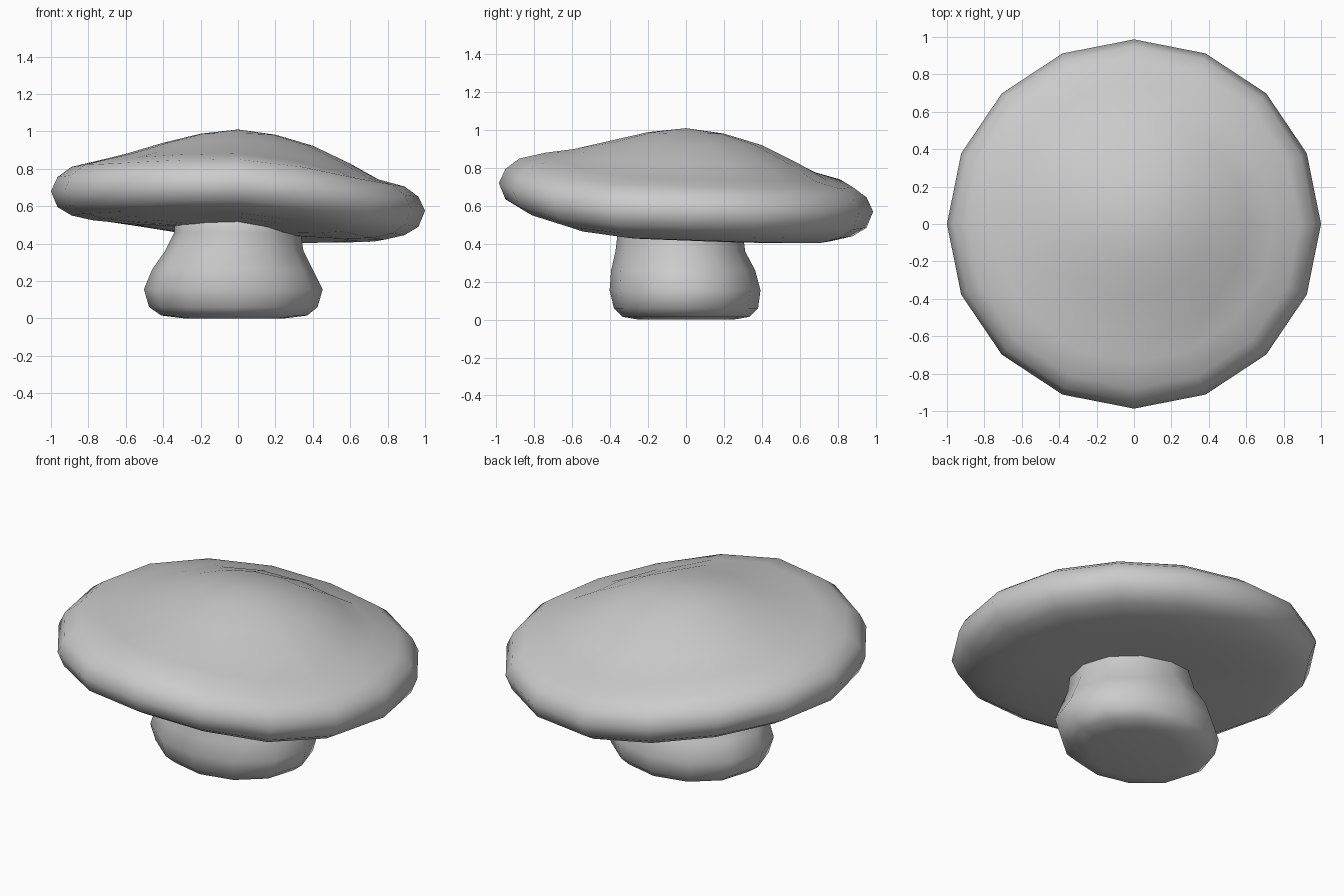
import bpy, bmesh
from math import cos, sin, tau

if "Cube" in bpy.data.objects:
    bpy.data.objects.remove(bpy.data.objects["Cube"])


def loft(name, rings, bottom=None, top=None):
    """Skin a stack of rings (listed bottom to top), with optional end points."""
    bm = bmesh.new()
    loops = [[bm.verts.new(p) for p in ring] for ring in rings]
    n = len(loops[0])
    for a, b in zip(loops, loops[1:]):
        for i in range(n):
            j = (i + 1) % n
            bm.faces.new((a[i], a[j], b[j], b[i]))
    if bottom:
        c = bm.verts.new(bottom)
        for i in range(n):
            bm.faces.new((loops[0][(i + 1) % n], loops[0][i], c))
    if top:
        c = bm.verts.new(top)
        for i in range(n):
            bm.faces.new((loops[-1][i], loops[-1][(i + 1) % n], c))
    bmesh.ops.recalc_face_normals(bm, faces=bm.faces)
    for f in bm.faces:
        f.smooth = True
    me = bpy.data.meshes.new(name)
    bm.to_mesh(me)
    bm.free()
    ob = bpy.data.objects.new(name, me)
    bpy.context.collection.objects.link(ob)
    return ob


# Mushroom cap: wavy rim height around the 16 sides, fading towards the dome
rim = [.575, .565, .56, .56, .57, .61, .65, .675,
       .68, .69, .70, .715, .72, .68, .62, .585]
MID = .635
# radius, mean height, share of the rim wave
cap_profile = [(.38, .468, .6), (.60, .468, .85), (.78, .48, 1), (.89, .505, 1),
               (.965, .55, 1), (1.0, .635, 1), (.965, .71, 1), (.89, .765, 1),
               (.75, .80, .95), (.60, .857, .5), (.40, .932, .15), (.20, .985, .05)]
cap_rings = [[(r * cos(tau * i / 16), .987 * r * sin(tau * i / 16), z + w * (h - MID))
              for i, h in enumerate(rim)] for r, z, w in cap_profile]
loft("mushroom_cap", cap_rings, (0, 0, .468), (0, 0, 1.01))

# Stem: bulging foot, narrower neck running into the cap
# centre x, centre y, radius x, radius y, height
stem_profile = [(-.02, 0, .27, .25, 0), (-.02, 0, .39, .335, .015),
                (-.025, 0, .45, .38, .06), (-.025, -.005, .478, .398, .155),
                (-.03, -.015, .43, .38, .26), (-.02, -.03, .37, .342, .36),
                (-.003, -.03, .338, .33, .46), (0, -.03, .335, .33, .58)]
stem_rings = [[(cx + rx * cos(tau * i / 12), cy + ry * sin(tau * i / 12), z)
               for i in range(12)] for cx, cy, rx, ry, z in stem_profile]
loft("mushroom_stem", stem_rings, (-.02, 0, 0), (0, -.03, .58))
